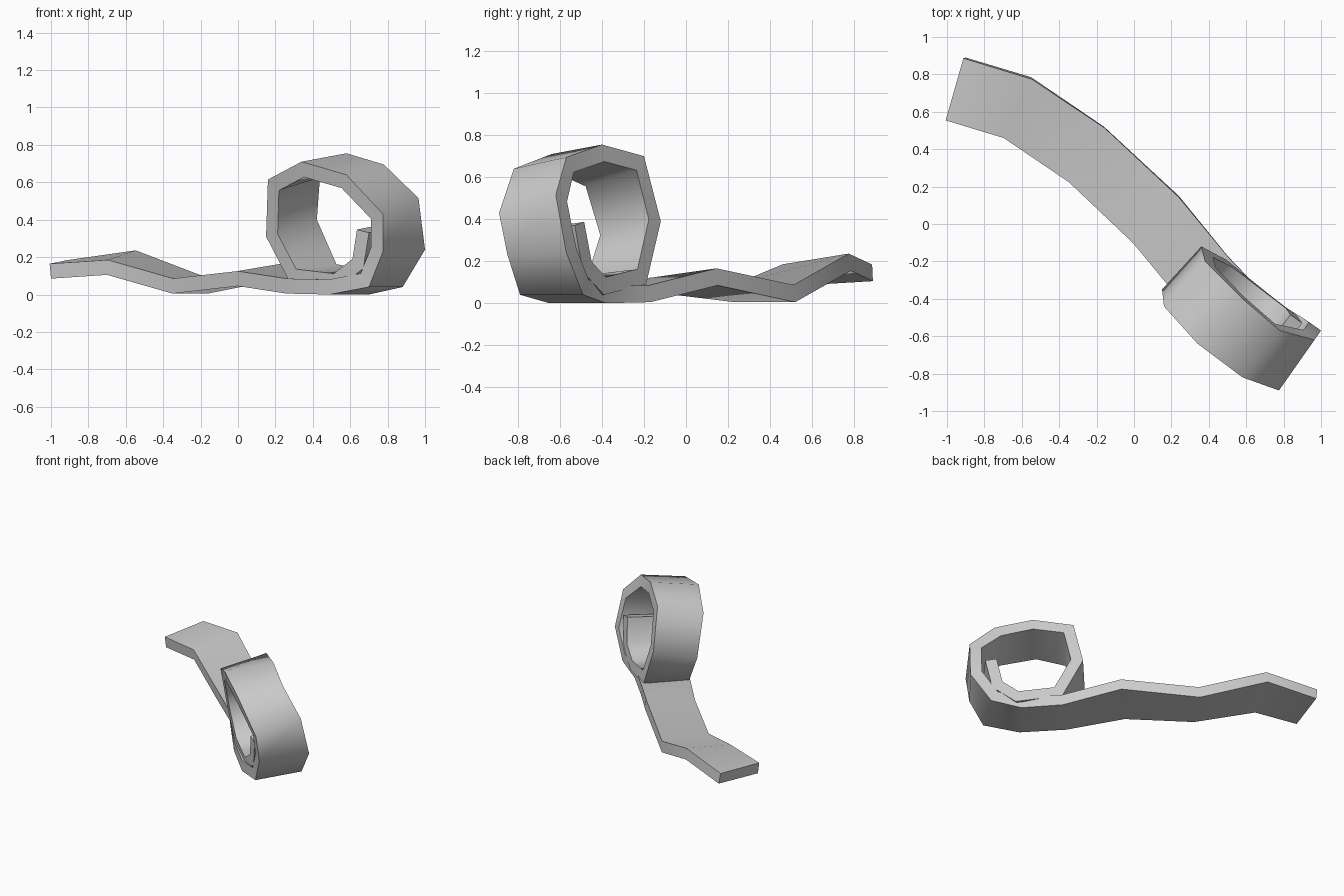
import bpy
import bmesh
import math
from mathutils import Vector

default_cube = bpy.data.objects.get("Cube")
if default_cube:
    bpy.data.objects.remove(default_cube, do_unlink=True)

THICKNESS = .08

# Outer face of the strip: front edge point and back edge point per station
flat_run = [
    ((-1, .56, .085), (-.9, .89, .105)),
    ((-.7, .47, .105), (-.55, .785, .155)),
    ((-.35, .23, .005), (-.16, .52, .005)),
    ((0, -.1, .045), (.24, .15, .085)),
    ((.26, -.42, .005), (.5, -.17, .005)),
]
outer_turn = [
    ((.49, -.65, 0), (.7, -.38, 0)),
    ((.7, -.79, .04), (.88, -.49, .04)),
    ((.775, -.85, .23), (1, -.57, .24)),
    ((.775, -.89, .43), (.965, -.62, .515)),
    ((.58, -.82, .64), (.78, -.57, .695)),
    ((.34, -.64, .71), (.58, -.4, .755)),
    ((.16, -.44, .615), (.38, -.2, .7)),
    ((.15, -.35, .31), (.36, -.12, .39)),
]
inner_tail = [
    ((.28, -.43, .06), (.49, -.19, .09)),
    ((.53, -.66, .03), (.74, -.39, .04)),
    ((.67, -.77, .14), (.87, -.49, .15)),
    ((.7, -.8, .33), (.9, -.53, .37)),
]


def make_material(name, colour):
    material = bpy.data.materials.new(name)
    material.use_nodes = True
    material.diffuse_color = colour
    material.node_tree.nodes["Principled BSDF"].inputs["Base Color"].default_value = colour
    return material


def inward_offsets(edge, width):
    """Mitred thickness offsets along one edge of the strip."""
    normals = []
    for i in range(len(edge) - 1):
        across = width[i] + width[i + 1]
        normals.append((edge[i + 1] - edge[i]).cross(across).normalized())
    offsets = []
    for i in range(len(edge)):
        before = normals[max(i - 1, 0)]
        after = normals[min(i, len(normals) - 1)]
        mitre = (before + after).normalized()
        offsets.append(mitre * THICKNESS / max(mitre.dot(after), .7))
    return offsets


def build_strip(name, stations, material):
    front = [Vector(pair[0]) for pair in stations]
    back = [Vector(pair[1]) for pair in stations]
    width = [b - f for f, b in zip(front, back)]
    front_in = inward_offsets(front, width)
    back_in = inward_offsets(back, width)

    bm = bmesh.new()
    sections = []
    for f, b, f_off, b_off in zip(front, back, front_in, back_in):
        corners = (f, b, b + b_off, f + f_off)
        sections.append([bm.verts.new(co) for co in corners])
    for current, following in zip(sections, sections[1:]):
        for k in range(4):
            j = (k + 1) % 4
            bm.faces.new((current[k], current[j], following[j], following[k]))
    bm.faces.new(sections[0])
    bm.faces.new(sections[-1])
    bmesh.ops.recalc_face_normals(bm, faces=bm.faces)

    mesh = bpy.data.meshes.new(name)
    bm.to_mesh(mesh)
    bm.free()
    mesh.materials.append(material)
    strip = bpy.data.objects.new(name, mesh)
    bpy.context.collection.objects.link(strip)
    return strip


# One continuous strip with a rolled end
grey = make_material("plain_grey", (.6, .6, .6, 1))
strip = build_strip("curled_strip", flat_run + outer_turn + inner_tail, grey)

# Smooth bends, sharp rims
bpy.ops.object.select_all(action="DESELECT")
strip.select_set(True)
bpy.context.view_layer.objects.active = strip
bpy.ops.object.shade_smooth_by_angle(angle=math.radians(65))
